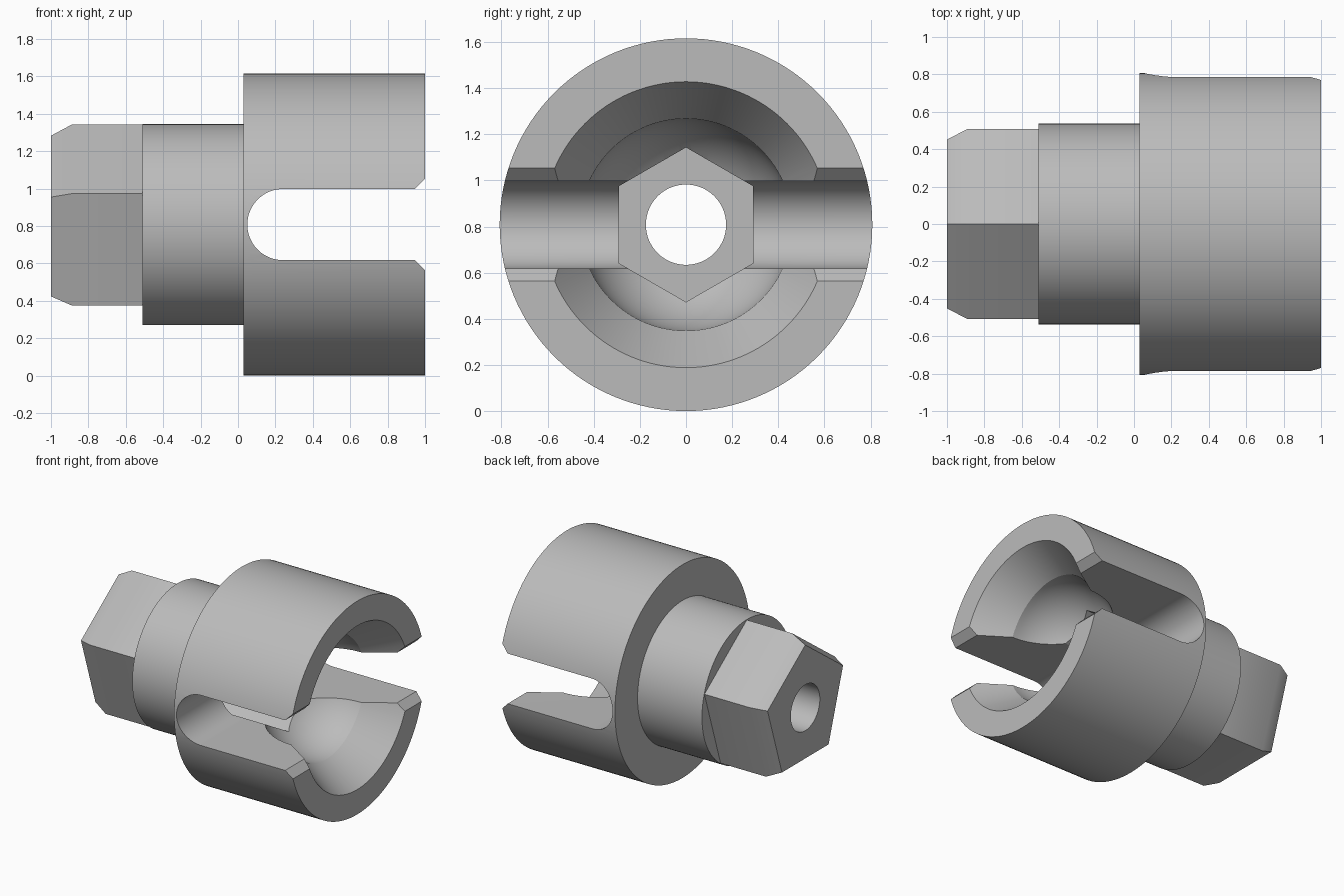
import bpy, bmesh, math
from math import sin, cos, pi, radians

if "Cube" in bpy.data.objects:
    bpy.data.objects.remove(bpy.data.objects["Cube"])

AXIS_Z = 0.808   # height of the long axis, equal to the head radius
ROUND = 128

steel = bpy.data.materials.new("grey steel")
steel.use_nodes = True
grey = (0.5, 0.5, 0.5, 1)
steel.diffuse_color = grey
steel.node_tree.nodes["Principled BSDF"].inputs["Base Color"].default_value = grey


def loft(name, rings):
    """Solid skinned through equal-length rings of points, capped at both ends."""
    bm = bmesh.new()
    loops = [[bm.verts.new(p) for p in ring] for ring in rings]
    for a, b in zip(loops, loops[1:]):
        for i in range(len(a)):
            j = (i + 1) % len(a)
            bm.faces.new((a[i], a[j], b[j], b[i]))
    bm.faces.new(loops[0])
    bm.faces.new(loops[-1])
    bmesh.ops.recalc_face_normals(bm, faces=bm.faces[:])
    mesh = bpy.data.meshes.new(name)
    bm.to_mesh(mesh)
    bm.free()
    mesh.materials.append(steel)
    obj = bpy.data.objects.new(name, mesh)
    bpy.context.collection.objects.link(obj)
    return obj


def turned(name, profile, sides=ROUND):
    """Round or polygonal solid along x from (x, radius) pairs, corner on top."""
    angles = [2 * pi * i / sides for i in range(sides)]
    return loft(name, [[(x, r * sin(a), AXIS_Z + r * cos(a)) for a in angles]
                       for x, r in profile])


def combine(target, tool, operation):
    tool.hide_render = True
    mod = target.modifiers.new(tool.name, "BOOLEAN")
    mod.operation, mod.object, mod.solver = operation, tool, "EXACT"
    bpy.context.view_layer.objects.active = target
    bpy.ops.object.modifier_apply(modifier=mod.name)
    bpy.data.objects.remove(tool)


# Stepped round body: neck and wide head
body = turned("slotted_socket", [(-0.51, 0.537), (0.03, 0.537), (0.03, AXIS_Z), (1, AXIS_Z)])

# Five-sided drive end with a bevelled tip
combine(body, turned("drive_end", [(-1, 0.475), (-0.89, 0.534), (-0.4, 0.534)], 5), "UNION")

# Spherical bowl opening through a flared mouth
bowl_x, bowl_r = 0.74, 0.46
bowl = [(bowl_x - bowl_r * cos(radians(a)), bowl_r * sin(radians(a)))
        for a in range(10, 91, 5)]
mouth = [(1, 0.62), (1.1, 0.68)]
combine(body, turned("bowl_cutter", bowl + mouth), "DIFFERENCE")

# Hexagonal pocket and through bore
combine(body, turned("hex_cutter", [(-0.25, 0.335), (0.7, 0.335)], 6), "DIFFERENCE")
combine(body, turned("bore_cutter", [(-1.2, 0.174), (0.6, 0.174)]), "DIFFERENCE")

# Cross slot with rounded floor and bevelled entry
half = 0.19
outline = [(0.24 - half * sin(a), half * cos(a))
           for a in (pi * i / 48 for i in range(49))]
outline += [(0.945, -half), (1.045, -half - 0.1), (1.045, half + 0.1), (0.945, half)]
slot = loft("slot_cutter", [[(x, y, AXIS_Z + z) for x, z in outline] for y in (-1, 1)])
combine(body, slot, "DIFFERENCE")

# Smooth curved walls, keep machined edges crisp
bpy.ops.object.select_all(action="DESELECT")
body.select_set(True)
bpy.context.view_layer.objects.active = body
bpy.ops.object.shade_smooth_by_angle(angle=radians(27))
